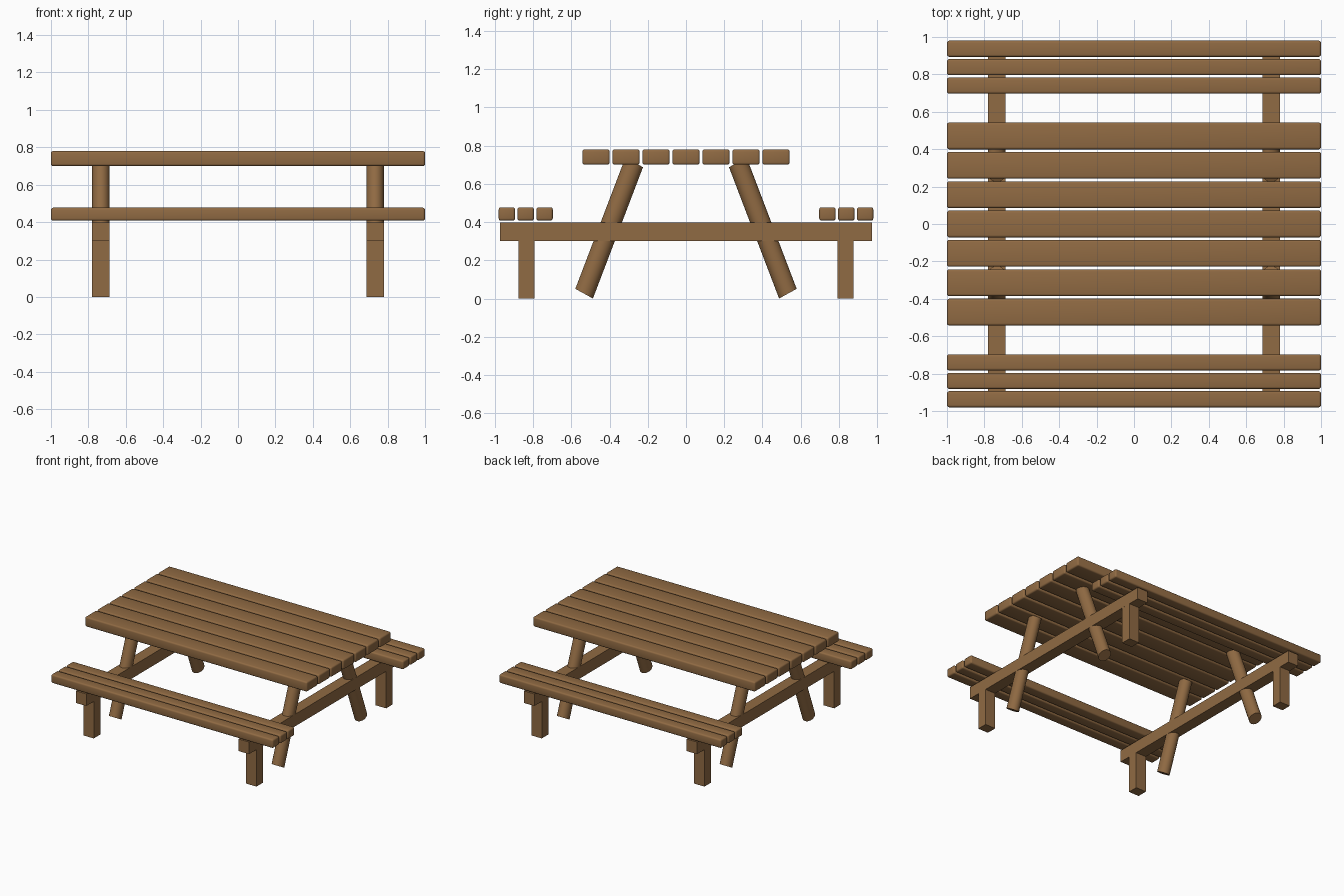
import bpy, bmesh, math
from mathutils import Vector

if "Cube" in bpy.data.objects:
    bpy.data.objects.remove(bpy.data.objects["Cube"])

wood = bpy.data.materials.new("brown wood")
wood.diffuse_color = (0.28, 0.145, 0.056, 1)
wood.use_nodes = True
wood.node_tree.nodes["Principled BSDF"].inputs["Base Color"].default_value = wood.diffuse_color


def finish(name, bm, smooth=False):
    bmesh.ops.recalc_face_normals(bm, faces=bm.faces)
    me = bpy.data.meshes.new(name)
    bm.to_mesh(me)
    bm.free()
    me.materials.append(wood)
    ob = bpy.data.objects.new(name, me)
    bpy.context.collection.objects.link(ob)
    if smooth:
        bpy.ops.object.select_all(action='DESELECT')
        ob.select_set(True)
        bpy.context.view_layer.objects.active = ob
        bpy.ops.object.shade_smooth_by_angle(angle=math.radians(40))
    return ob


def box(name, centre, size, bevel=0):
    bm = bmesh.new()
    bmesh.ops.create_cube(bm, size=1)
    bmesh.ops.scale(bm, vec=size, verts=bm.verts)
    bmesh.ops.translate(bm, vec=centre, verts=bm.verts)
    if bevel:
        bmesh.ops.bevel(bm, geom=bm.edges[:], offset=bevel, segments=3,
                        profile=0.5, affect='EDGES')
    return finish(name, bm, bevel > 0)


def slanted_leg(name, x, side):
    # round pole leaning inward, ends cut almost square to its length
    bottom = Vector((x, side * 0.533, 0.0255))
    top = Vector((x, side * 0.271, 0.7125))
    u = Vector((0.047, 0, 0))
    v = Vector((0, -side * 0.046, -0.0255))
    n = 32
    bm = bmesh.new()
    rings = []
    for c in (bottom, top):
        rings.append([bm.verts.new(c + u * math.cos(2 * math.pi * i / n)
                                   + v * math.sin(2 * math.pi * i / n)) for i in range(n)])
    for i in range(n):
        j = (i + 1) % n
        bm.faces.new((rings[0][i], rings[0][j], rings[1][j], rings[1][i]))
    for r in rings:
        bm.faces.new(r)
    return finish(name, bm, True)


# table top planks
for i in range(7):
    box(f"table_plank_{i + 1}", (0, (i - 3) * 0.157, 0.74), (2, 0.143, 0.08), 0.012)

# bench planks on both sides
for side, label in ((-1, "front"), (1, "back")):
    for i in range(3):
        box(f"{label}_bench_plank_{i + 1}", (0, side * (0.74 + i * 0.0985), 0.4425),
            (2, 0.086, 0.07), 0.012)

# supports at each end
for sx, end in ((-1, "left"), (1, "right")):
    x = sx * 0.733
    box(f"{end}_cross_beam", (x, 0, 0.35), (0.094, 1.944, 0.098))
    for side, label in ((-1, "front"), (1, "back")):
        box(f"{label}_{end}_bench_post", (x, side * 0.834, 0.1515), (0.0935, 0.084, 0.303))
        slanted_leg(f"{label}_{end}_slanted_leg", x, side)
